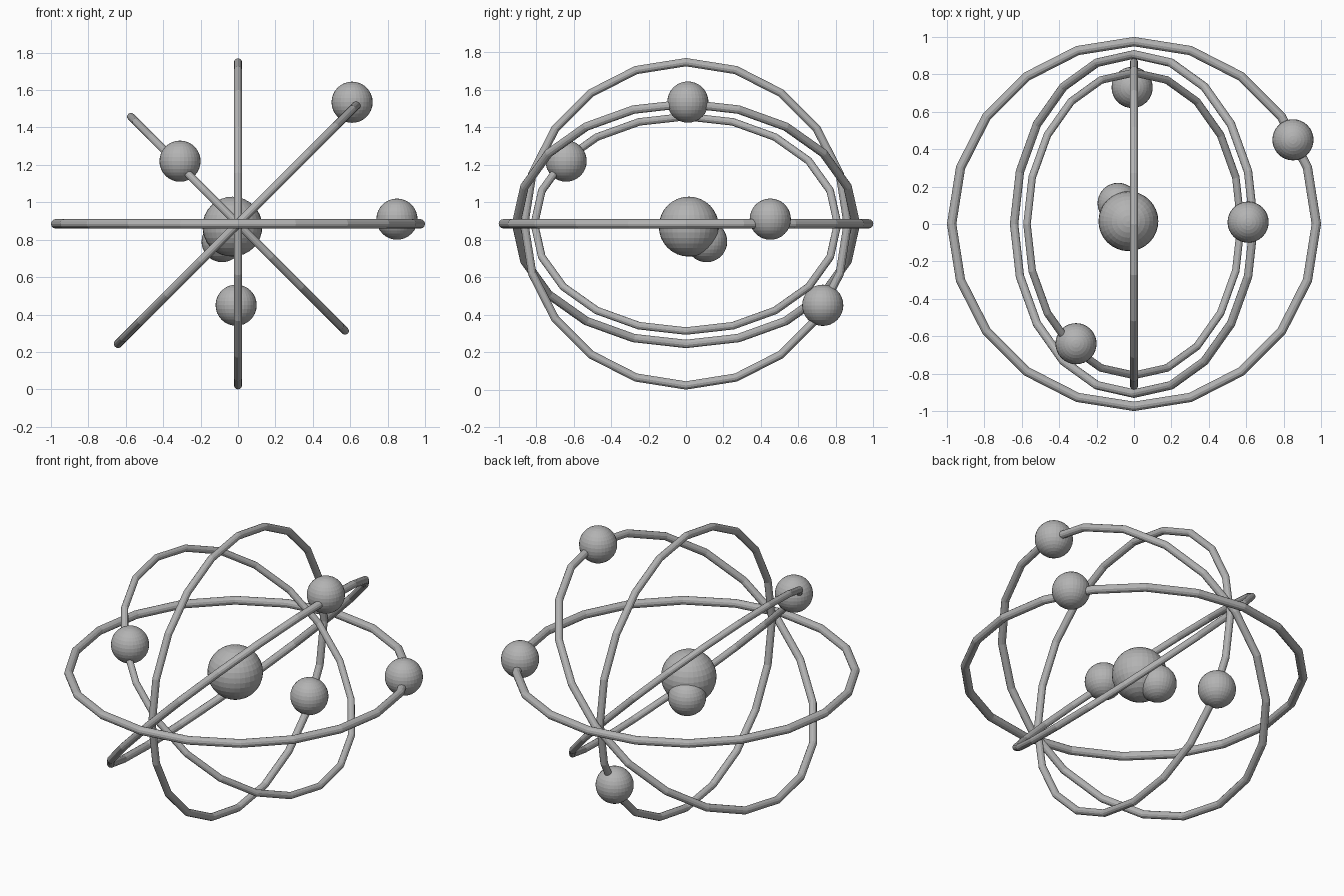
import bpy
import math

cube = bpy.data.objects.get("Cube")
if cube:
    bpy.data.objects.remove(cube, do_unlink=True)

# Single grey material
grey = bpy.data.materials.new("plain_grey")
grey.use_nodes = True
colour = (0.45, 0.45, 0.45, 1)
grey.diffuse_color = colour
grey.node_tree.nodes["Principled BSDF"].inputs["Base Color"].default_value = colour

CENTRE_Z = 0.885


def finish(name):
    obj = bpy.context.object
    obj.name = name
    obj.data.materials.append(grey)


def ring(name, outer, tilt):
    """Orbit ring turned about the y axis; its tube scales with its size."""
    tube = outer * 0.025
    bpy.ops.mesh.primitive_torus_add(
        major_radius=outer - tube, minor_radius=tube,
        major_segments=20, minor_segments=12,
        location=(0, 0, CENTRE_Z), rotation=(0, math.radians(tilt), 0))
    finish(name)


def ball(name, radius, location):
    bpy.ops.mesh.primitive_uv_sphere_add(
        segments=32, ring_count=16, radius=radius, location=location)
    finish(name)


# Orbit rings
ring("level_orbit", 1.0, 0)
ring("upright_orbit", 0.885, 90)
ring("rising_orbit", 0.93, -45)
ring("falling_orbit", 0.83, 45)

# Core made of a large and a small ball
ball("core_large", 0.16, (-0.03, 0.015, 0.87))
ball("core_small", 0.11, (-0.085, 0.11, 0.79))

# One small ball riding on each ring
ball("level_electron", 0.11, (0.85, 0.45, 0.91))
ball("upright_electron", 0.11, (-0.01, 0.73, 0.45))
ball("rising_electron", 0.11, (0.61, 0.01, 1.535))
ball("falling_electron", 0.11, (-0.31, -0.64, 1.22))
